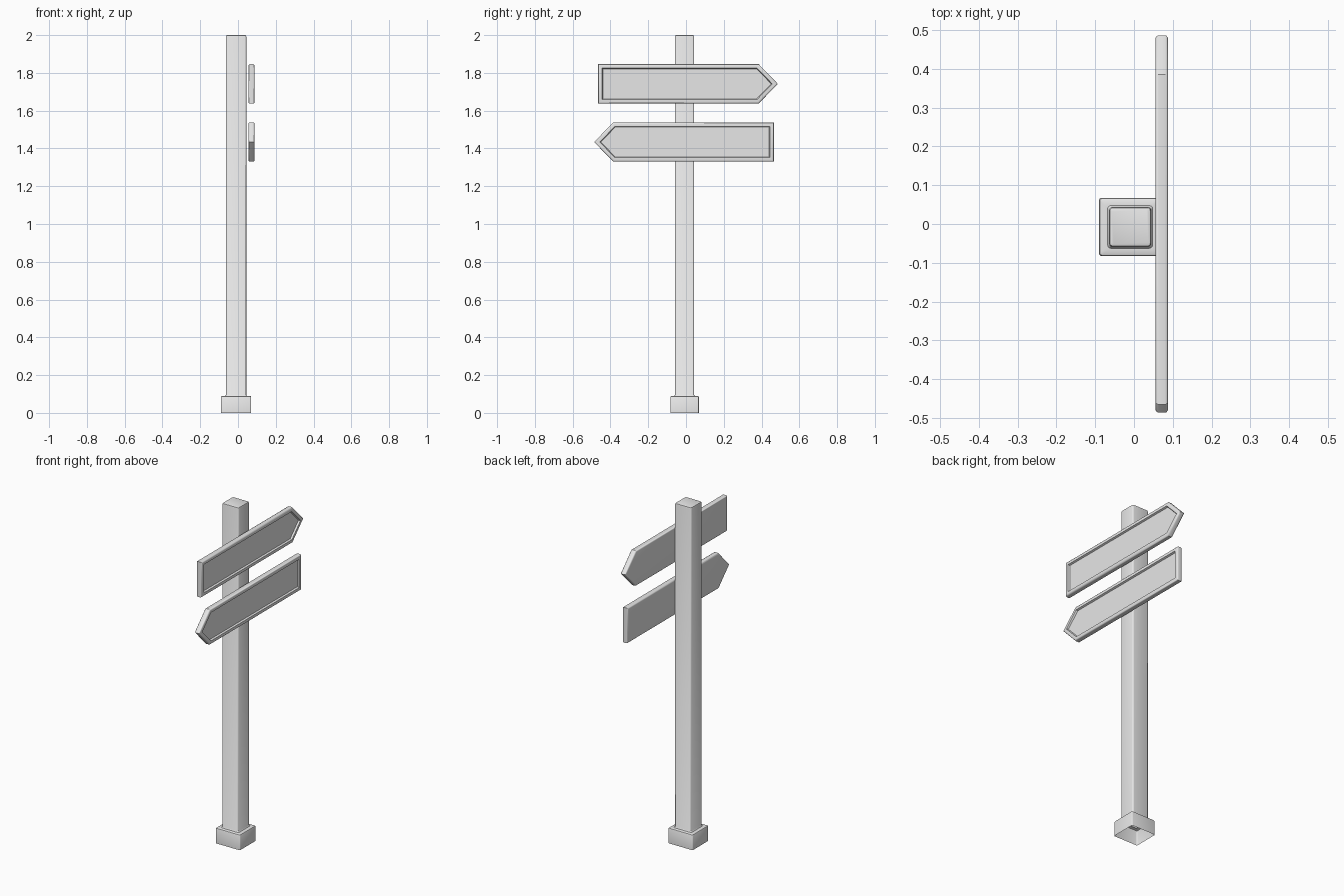
import bpy
import bmesh
from math import cos, sin, radians

cube = bpy.data.objects.get("Cube")
if cube:
    bpy.data.objects.remove(cube, do_unlink=True)

# One grey for the whole signpost
grey = bpy.data.materials.new("plain grey")
grey.diffuse_color = (0.8, 0.8, 0.8, 1)
grey.use_nodes = True
grey.node_tree.nodes["Principled BSDF"].inputs["Base Color"].default_value = (0.8, 0.8, 0.8, 1)


def finish(bm, name):
    mesh = bpy.data.meshes.new(name)
    bm.to_mesh(mesh)
    bm.free()
    mesh.materials.append(grey)
    obj = bpy.data.objects.new(name, mesh)
    bpy.context.collection.objects.link(obj)
    bpy.ops.object.select_all(action="DESELECT")
    obj.select_set(True)
    bpy.context.view_layer.objects.active = obj
    bpy.ops.object.shade_smooth_by_angle(angle=radians(35))
    return obj


def rounded_ring(bm, hx, hy, radius, z, cx=-0.01, cy=-0.0075, steps=3):
    """Loop of vertices around a rectangle with rounded corners."""
    ring = []
    for quarter, (sx, sy) in enumerate([(1, 1), (-1, 1), (-1, -1), (1, -1)]):
        for i in range(steps + 1):
            a = radians(90 * (quarter + i / steps))
            ring.append(bm.verts.new((cx + sx * (hx - radius) + radius * cos(a),
                                      cy + sy * (hy - radius) + radius * sin(a), z)))
    return ring


# Post and base: one shell, open underneath
def make_post():
    bm = bmesh.new()
    levels = [  # half x, half y, corner radius, height
        (0.080, 0.075, 0.006, 0.0),
        (0.080, 0.075, 0.006, 0.084),
        (0.078, 0.073, 0.006, 0.088),
        (0.074, 0.069, 0.006, 0.090),
        (0.058, 0.055, 0.008, 0.090),
        (0.054, 0.051, 0.008, 0.096),
        (0.054, 0.051, 0.008, 1.992),
        (0.052, 0.049, 0.007, 1.998),
        (0.047, 0.044, 0.005, 2.0),
    ]
    rings = [rounded_ring(bm, *level) for level in levels]
    for low, high in zip(rings, rings[1:]):
        n = len(low)
        for i in range(n):
            j = (i + 1) % n
            bm.faces.new((low[i], low[j], high[j], high[i]))
    bm.faces.new(rings[-1])
    return finish(bm, "post_and_base")


# Arrow board with soft rims and a sunken front panel
def make_arrow(name, direction, z):
    back, front, half = 0.055, 0.088, 0.104
    outline = [(-0.465, -half), (0.385, -half), (0.486, 0), (0.385, half), (-0.465, half)]
    if direction < 0:
        outline = [(-y, h) for y, h in reversed(outline)]
    bm = bmesh.new()
    face = bm.faces.new([bm.verts.new((back, y, z + h)) for y, h in outline])
    moved = bmesh.ops.extrude_face_region(bm, geom=[face], use_keep_orig=True)["geom"]
    bmesh.ops.translate(bm, vec=(front - back, 0, 0),
                        verts=[g for g in moved if isinstance(g, bmesh.types.BMVert)])
    bmesh.ops.recalc_face_normals(bm, faces=bm.faces[:])
    rims = [e for e in bm.edges if abs(e.verts[0].co.x - e.verts[1].co.x) < 0.001]
    bmesh.ops.bevel(bm, geom=rims, offset=0.008, segments=3, profile=0.5, affect="EDGES")
    bm.normal_update()
    panel = max(bm.faces, key=lambda f: f.normal.x * f.calc_area())
    bmesh.ops.inset_region(bm, faces=[panel], thickness=0.013, use_even_offset=True)
    bmesh.ops.inset_region(bm, faces=[panel], thickness=0.004, depth=-0.01,
                           use_even_offset=True)
    return finish(bm, name)


make_post()
make_arrow("upper_arrow_board", 1, 1.742)
make_arrow("lower_arrow_board", -1, 1.434)
